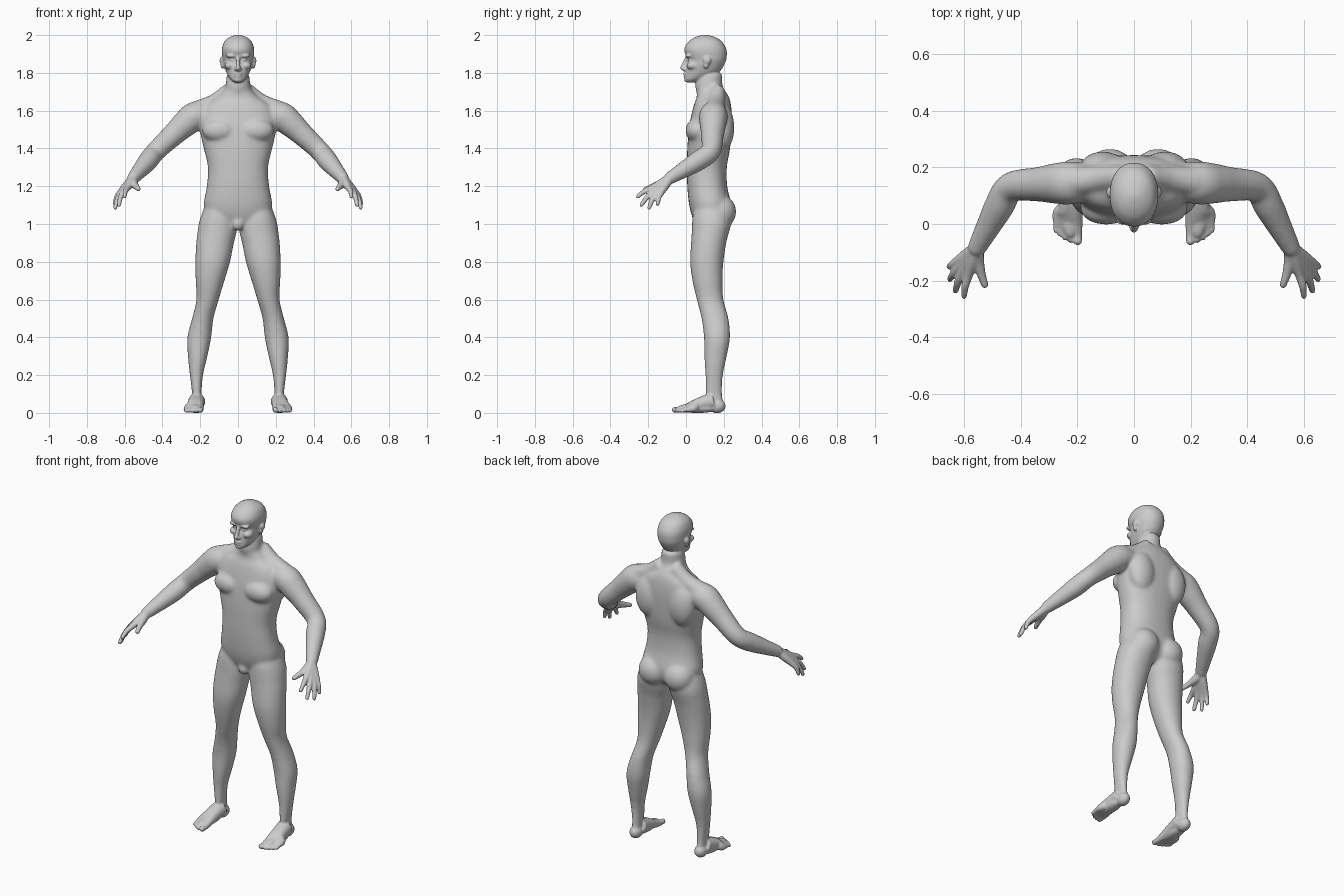
import bpy, bmesh, math
from mathutils import Vector, Matrix

if "Cube" in bpy.data.objects:
    bpy.data.objects.remove(bpy.data.objects["Cube"], do_unlink=True)

SIDES = 32


def resample(keys, steps=6):
    """Smooth spline through tuples of any length."""
    out = []
    for i in range(len(keys) - 1):
        a, b, c, d = (keys[max(0, min(len(keys) - 1, i + k))] for k in (-1, 0, 1, 2))
        for s in range(steps):
            t = s / steps
            out.append([q + t * (r - p) / 2 + t * t * (2 * p - 5 * q + 4 * r - s2) / 2
                        + t ** 3 * (3 * (q - r) + s2 - p) / 2
                        for p, q, r, s2 in zip(a, b, c, d)])
    return out + [list(keys[-1])]


def skin_rings(bm, rings, mirror):
    """Bridge rings of points into a closed shell, on both sides if asked."""
    for side in ((1, -1) if mirror else (1,)):
        loops = [[bm.verts.new((side * p[0], p[1], p[2])) for p in ring] for ring in rings]
        for lo, hi in zip(loops, loops[1:]):
            for i in range(len(lo)):
                j = (i + 1) % len(lo)
                bm.faces.new((lo[i], lo[j], hi[j], hi[i]))
        bm.faces.new(loops[0][::-1])
        bm.faces.new(loops[-1])


def power(v, p):
    return math.copysign(abs(v) ** p, v)


def stack(bm, keys, p=1.0, mirror=False):
    """Level slices: height, left and right limits, front and back limits."""
    rings = []
    for z, x0, x1, y0, y1 in resample(keys):
        ring = []
        for k in range(SIDES):
            a = math.tau * k / SIDES
            ring.append(((x0 + x1) / 2 + (x1 - x0) / 2 * power(math.cos(a), p),
                         (y0 + y1) / 2 + (y1 - y0) / 2 * power(math.sin(a), p), z))
        rings.append(ring)
    skin_rings(bm, rings, mirror)


def centred(keys):
    return [(z, -w, w, y0, y1) for z, w, y0, y1 in keys]


def blob(bm, centre, radii, mirror=True):
    """Ellipsoid muscle or feature."""
    for side in ((1, -1) if mirror else (1,)):
        place = Matrix.Translation((side * centre[0], centre[1], centre[2]))
        bmesh.ops.create_uvsphere(bm, u_segments=24, v_segments=16, radius=1,
                                  matrix=place @ Matrix.Diagonal((*radii, 1)))


def tube(bm, keys, mirror=True):
    """Round limb along x, y, z, radius points, with a rounded tip."""
    path = resample(keys)
    rings = []
    for i, (x, y, z, r) in enumerate(path):
        ahead, behind = path[min(i + 1, len(path) - 1)], path[max(i - 1, 0)]
        turn = (Vector(ahead[:3]) - Vector(behind[:3])).to_track_quat('Z', 'Y')
        rings.append([Vector((x, y, z)) + turn @ Vector((r * math.cos(a), r * math.sin(a), 0))
                      for a in (math.tau * k / SIDES for k in range(SIDES))])
    skin_rings(bm, rings, mirror)
    tip = keys[-1]
    blob(bm, tip[:3], (tip[3],) * 3, mirror)


def fuse(name, bm, voxel, rounds, swell):
    """Merge overlapping shells into one skin and relax it."""
    mesh = bpy.data.meshes.new(name)
    bmesh.ops.recalc_face_normals(bm, faces=bm.faces)
    bm.to_mesh(mesh)
    bm.free()
    obj = bpy.data.objects.new(name, mesh)
    bpy.context.collection.objects.link(obj)
    remesh = obj.modifiers.new("merge", 'REMESH')
    remesh.mode, remesh.voxel_size, remesh.use_smooth_shade = 'VOXEL', voxel, True
    relax = obj.modifiers.new("relax", 'SMOOTH')
    relax.factor, relax.iterations = 0.5, rounds
    puff = obj.modifiers.new("swell", 'DISPLACE')
    puff.strength, puff.mid_level = swell, 0
    bpy.context.view_layer.update()
    graph = bpy.context.evaluated_depsgraph_get()
    obj_mesh = bpy.data.meshes.new_from_object(obj.evaluated_get(graph))
    obj.modifiers.clear()
    obj.data = obj_mesh
    bpy.data.meshes.remove(mesh)
    return obj


# Trunk and limbs, relaxed strongly so the joints blend
core = bmesh.new()
stack(core, centred([
    (.985, .05, .07, .17), (1.03, .15, .04, .22), (1.1, .178, .02, .235),
    (1.2, .162, .01, .215), (1.3, .156, .008, .213), (1.4, .178, .01, .23),
    (1.5, .2, .018, .238), (1.57, .2, .03, .24), (1.63, .17, .045, .235),
    (1.67, .11, .06, .225), (1.71, .068, .06, .2)]), p=.85)
stack(core, [
    (1.12, .03, .16, .06, .2), (1.05, .015, .19, .04, .23), (1, .006, .205, .035, .235),
    (.95, .012, .212, .033, .223), (.9, .025, .218, .03, .21), (.8, .045, .223, .025, .195),
    (.7, .075, .221, .037, .19), (.6, .105, .217, .06, .195), (.5, .133, .24, .085, .222),
    (.4, .145, .265, .098, .23), (.3, .165, .262, .1, .213), (.2, .188, .252, .105, .193),
    (.1, .196, .24, .105, .19), (.04, .195, .24, .11, .2)], p=.95, mirror=True)
# Neck, trapezius and arm
stack(core, centred([(1.64, .085, .08, .22), (1.7, .068, .058, .202),
                     (1.74, .062, .052, .19), (1.8, .055, .07, .19)]))
tube(core, [(.04, .165, 1.71, .04), (.12, .16, 1.645, .043), (.21, .15, 1.6, .052)])
tube(core, [(.15, .15, 1.575, .06), (.225, .145, 1.572, .073), (.28, .143, 1.53, .068),
            (.34, .14, 1.475, .058), (.435, .13, 1.385, .05), (.475, .065, 1.335, .05),
            (.515, -.01, 1.288, .041), (.555, -.085, 1.243, .031)])
# Chest, shoulder blades, buttocks and groin
blob(core, (.098, .056, 1.495), (.09, .056, .06))
blob(core, (.11, .195, 1.51), (.08, .058, .12))
blob(core, (.085, .185, 1.065), (.085, .078, .085))
blob(core, (0, .06, 1.0), (.03, .028, .035), mirror=False)
trunk = fuse("trunk", core, .008, 14, .0025)

# Full body gathers the trunk, then the finer parts
bm = bmesh.new()
bm.from_mesh(trunk.data)
bpy.data.objects.remove(trunk, do_unlink=True)

# Head
stack(bm, centred([
    (1.75, .02, .002, .05), (1.765, .038, -.006, .09), (1.785, .052, -.004, .14),
    (1.81, .064, 0, .18), (1.84, .074, .003, .2), (1.868, .08, .012, .212),
    (1.89, .083, .002, .215), (1.915, .085, -.008, .215), (1.94, .082, -.004, .207),
    (1.97, .068, .02, .185), (1.99, .042, .053, .15), (2.001, .012, .09, .11)]), p=.92)
# Eyes, brows, cheeks, ears and nostrils
blob(bm, (.031, .021, 1.868), (.014, .012, .009))
blob(bm, (.034, .013, 1.89), (.03, .016, .009))
blob(bm, (.044, .034, 1.838), (.026, .03, .02))
blob(bm, (.086, .112, 1.865), (.011, .02, .019))
blob(bm, (.082, .106, 1.843), (.01, .013, .02))
blob(bm, (.011, -.007, 1.82), (.009, .011, .008))
# Nose, lips and chin
tube(bm, [(0, .008, 1.888, .009), (0, -.009, 1.85, .01), (0, -.019, 1.826, .012)], mirror=False)
blob(bm, (0, -.005, 1.795), (.022, .01, .006), mirror=False)
blob(bm, (0, -.003, 1.782), (.019, .01, .006), mirror=False)
blob(bm, (0, .007, 1.764), (.022, .017, .013), mirror=False)

# Fingers run from the wrist through knuckle to tip and fill the palm
wrist = Vector((.555, -.085, 1.243))
for knuckle, tip in [((.585, -.18, 1.19), (.6, -.255, 1.145)),
                     ((.606, -.172, 1.172), (.63, -.236, 1.1)),
                     ((.62, -.155, 1.163), (.65, -.195, 1.086)),
                     ((.625, -.132, 1.165), (.652, -.15, 1.106))]:
    k, t = Vector(knuckle), Vector(tip)
    bend = k.lerp(t, .5) + Vector((.004, -.003, .005))
    tube(bm, [(*wrist, .024), (*wrist.lerp(k, .5), .021), (*k, .016), (*bend, .013), (*t, .01)])
tube(bm, [(*wrist, .024), (.553, -.125, 1.217, .023), (.541, -.172, 1.2, .016),
          (.527, -.214, 1.185, .012)])

# Foot: heel, then one ray per toe
blob(bm, (.218, .165, .036), (.034, .044, .037))
blob(bm, (.225, .06, .025), (.037, .11, .025))
for ball_x, tip_x, tip_y, r in [(.203, .199, -.06, .015), (.222, .223, -.056, .011),
                                (.24, .243, -.047, .011), (.255, .26, -.035, .01),
                                (.266, .275, -.022, .01)]:
    tube(bm, [(.218, .14, .062, .044), (.6 * .218 + .4 * ball_x, .06, .043, .032),
              (ball_x, tip_y + .06, .024, .021), (tip_x, tip_y + .02, .016, r),
              (tip_x, tip_y, r + .001, r)])

body = fuse("body", bm, .0055, 4, .0008)

skin = bpy.data.materials.new("plain grey")
skin.use_nodes = True
grey = (.6, .6, .6, 1)
skin.diffuse_color = grey
shader = next(n for n in skin.node_tree.nodes if n.type == 'BSDF_PRINCIPLED')
shader.inputs["Base Color"].default_value = grey
body.data.materials.clear()
body.data.materials.append(skin)
body.data.shade_smooth()
